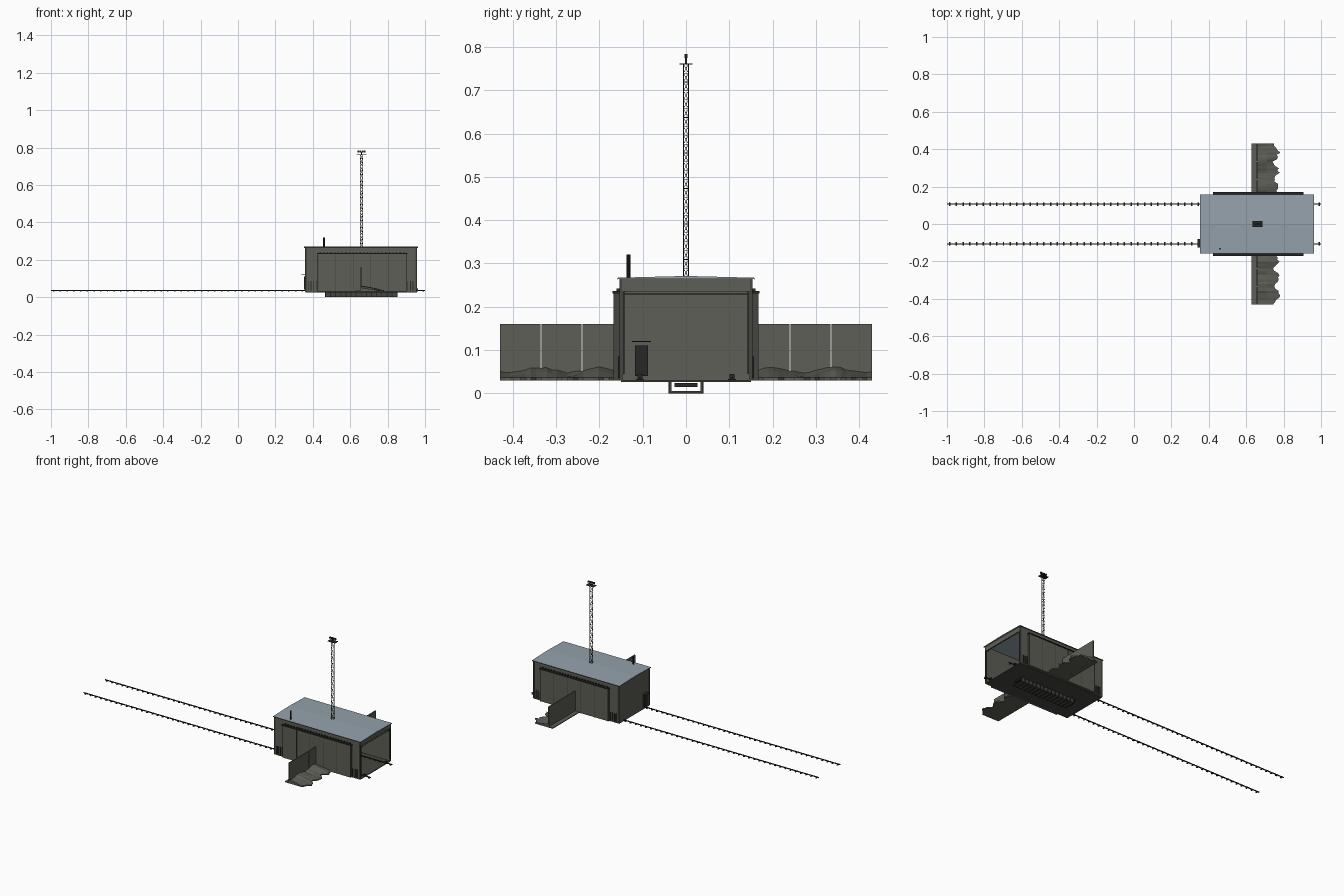
import bpy, bmesh, math, random
from mathutils import Vector

old = bpy.data.objects.get("Cube")
if old:
    bpy.data.objects.remove(old, do_unlink=True)
random.seed(4)


def material(name, r, g, b):
    m = bpy.data.materials.new(name)
    m.use_nodes = True
    m.diffuse_color = (r, g, b, 1)
    m.node_tree.nodes["Principled BSDF"].inputs["Base Color"].default_value = (r, g, b, 1)
    return m


grey = material("wall grey", 0.11, 0.112, 0.092)
dark = material("dark metal", 0.02, 0.02, 0.018)
trim = material("trim grey", 0.06, 0.06, 0.05)
roof_blue = material("roof blue grey", 0.30, 0.36, 0.41)


def add_box(bm, x0, x1, y0, y1, z0, z1):
    r = bmesh.ops.create_cube(bm, size=1)
    for v in r["verts"]:
        v.co = Vector((x0 + (v.co.x + 0.5) * (x1 - x0),
                       y0 + (v.co.y + 0.5) * (y1 - y0),
                       z0 + (v.co.z + 0.5) * (z1 - z0)))


def finish(name, bm, mat):
    bmesh.ops.recalc_face_normals(bm, faces=bm.faces)
    me = bpy.data.meshes.new(name)
    bm.to_mesh(me)
    bm.free()
    me.materials.append(mat)
    ob = bpy.data.objects.new(name, me)
    bpy.context.collection.objects.link(ob)
    return ob


def boxes(name, mat, items):
    bm = bmesh.new()
    for it in items:
        add_box(bm, *it)
    return finish(name, bm, mat)


def both(x0, x1, y0, y1, z0, z1):
    """The same box on both sides of y = 0."""
    return [(x0, x1, y0, y1, z0, z1), (x0, x1, -y1, -y0, z0, z1)]


def rods(name, mat, segments, radius, sides=4):
    cu = bpy.data.curves.new(name, "CURVE")
    cu.dimensions = "3D"
    cu.bevel_depth = radius
    cu.bevel_resolution = 0
    cu.use_fill_caps = True
    for seg in segments:
        sp = cu.splines.new("POLY")
        sp.points.add(len(seg) - 1)
        for p, c in zip(sp.points, seg):
            p.co = (*c, 1)
    cu.materials.append(mat)
    ob = bpy.data.objects.new(name, cu)
    bpy.context.collection.objects.link(ob)
    return ob


X0, X1, Z0 = 0.36, 0.957, 0.03

# Shed shell, open at the far end
boxes("side_walls", grey, both(X0, X1, 0.147, 0.152, Z0, 0.264))
boxes("closed_end_wall", grey, [(X0, X0 + 0.006, -0.148, 0.148, Z0, 0.264)])
boxes("open_end_lintel", grey, [(X1 - 0.008, X1, -0.148, 0.148, 0.235, 0.264)])
boxes("floor_slab", trim, [(X0, X1, -0.15, 0.15, 0.026, 0.031)])
boxes("end_frame", dark, both(X1 - 0.005, X1 + 0.001, 0.142, 0.147, 0.045, 0.236)
      + [(X1, X1 + 0.001, -0.142, 0.142, 0.228, 0.231)])
boxes("corner_posts", trim, both(X0 - 0.001, X0 + 0.008, 0.148, 0.154, Z0, 0.264)
      + both(X1 - 0.008, X1 + 0.001, 0.148, 0.154, Z0, 0.264))

# Shallow pitched roof
bm = bmesh.new()
profile = [(-0.157, 0.264), (0.157, 0.264), (0.157, 0.267), (0, 0.271), (-0.157, 0.267)]
face = bm.faces.new([bm.verts.new((0.354, y, z)) for y, z in profile])
ext = bmesh.ops.extrude_face_region(bm, geom=[face])
bmesh.ops.translate(bm, vec=(0.609, 0, 0),
                    verts=[g for g in ext["geom"] if isinstance(g, bmesh.types.BMVert)])
finish("roof", bm, roof_blue)
boxes("roof_edge", dark, both(0.354, 0.963, 0.1565, 0.158, 0.263, 0.2665))

# Large side doors with seams, track and brackets
D0, D1 = 0.43, 0.897
boxes("side_doors", grey, both(D0, D1, 0.151, 0.165, Z0, 0.235))
seams, brackets = [], []
for i in range(1, 5):
    x = D0 + (D1 - D0) * i / 5
    seams += both(x - 0.0015, x + 0.0015, 0.164, 0.1665, Z0, 0.231)
for i in range(24):
    x = D0 + 0.01 + i * (D1 - D0 - 0.02) / 23
    brackets += both(x - 0.003, x + 0.003, 0.151, 0.160, 0.235, 0.242)
boxes("door_seams", trim, seams)
boxes("door_brackets", dark, brackets)
boxes("door_track", dark, both(D0 - 0.008, D1 + 0.008, 0.152, 0.17, 0.231, 0.236))
boxes("door_jambs", trim, both(D0 - 0.004, D0, 0.151, 0.167, Z0, 0.231)
      + both(D1, D1 + 0.004, 0.151, 0.167, Z0, 0.231))

# Short guard posts beside the doors
guards = []
for x in (0.378, 0.39, 0.405, 0.418, 0.907, 0.922, 0.935):
    guards += both(x - 0.002, x + 0.002, 0.152, 0.157, 0.035, 0.085)
boxes("guard_posts", dark, guards)

# Small hatch with a canopy on the closed end
hy = -0.103
boxes("end_hatch", dark, [(X0 - 0.008, X0 + 0.012, hy - 0.015, hy + 0.015, 0.04, 0.11)])
boxes("hatch_canopy", dark, [(X0 - 0.02, X0 + 0.02, hy - 0.022, hy + 0.022, 0.118, 0.121)])

# Vent pipe
bm = bmesh.new()
bmesh.ops.create_cone(bm, cap_ends=True, segments=10, radius1=0.0045, radius2=0.0045, depth=0.06)
bmesh.ops.translate(bm, verts=bm.verts, vec=(0.46, -0.133, 0.29))
finish("vent_pipe", bm, dark)

# Yard fence panels with narrow gaps, and their flat footing
panels, footing = [], []
for a, b in ((0.166, 0.2385), (0.241, 0.334), (0.3365, 0.43)):
    panels += both(0.654, 0.66, a, b, Z0, 0.16)
footing += both(0.627, 0.654, 0.166, 0.43, Z0, 0.035)
boxes("fence_panels", grey, panels)
boxes("fence_footing", grey, footing)

# Ragged earth banks against the fence
for side in (-1, 1):
    bm = bmesh.new()
    rows = []
    n = 22
    for i in range(n + 1):
        y = side * (0.166 + 0.264 * i / n)
        edge = 0.762 + 0.012 * math.sin(i * 0.8) + random.uniform(-0.01, 0.01)
        top = 0.054 + 0.006 * math.sin(i * 0.55) + random.uniform(-0.002, 0.002)
        pts = [(0.66, Z0), (0.66, top), (0.71, top - 0.008), (edge, 0.037), (edge, Z0)]
        rows.append([bm.verts.new((x, y, z)) for x, z in pts])
    for r, s in zip(rows, rows[1:]):
        for j in range(5):
            k = (j + 1) % 5
            bm.faces.new((r[j], r[k], s[k], s[j]))
    bm.faces.new(rows[0])
    bm.faces.new(rows[-1])
    finish("earth_bank", bm, grey)

# Two long rails with evenly spaced chairs
rails, chairs = [], []
rails += both(-1, 1, 0.104, 0.109, 0.032, 0.037)
for i in range(56):
    x = -0.985 + i * 1.975 / 55
    chairs += both(x - 0.004, x + 0.004, 0.0975, 0.1155, 0.029, 0.033)
boxes("rails", dark, rails)
boxes("rail_chairs", dark, chairs)
boxes("rail_stops", dark, both(0.95, 0.962, 0.1, 0.112, 0.031, 0.045))

# Inspection pit below the floor, with ribs and an inner tray
P0, P1 = 0.465, 0.853
boxes("pit_walls", trim, both(P0, P1, 0.034, 0.037, 0.003, 0.028))
boxes("pit_floor", trim, [(P0, P1, -0.037, 0.037, 0.002, 0.005)])
boxes("pit_tray", dark, [(P0, P1, -0.026, 0.026, 0.015, 0.024)])
ribs = []
for i in range(15):
    x = P0 + (P1 - P0 - 0.005) * i / 14
    ribs += both(x, x + 0.005, 0.036, 0.04, 0, 0.029)
    ribs.append((x, x + 0.005, -0.04, 0.04, 0, 0.004))
boxes("pit_ribs", dark, ribs)

# Lattice mast
mx, w, zb, zt, bays = 0.66, 0.006, 0.268, 0.76, 24
corners = [(mx - w, -w), (mx + w, -w), (mx + w, w), (mx - w, w)]
legs = [[(x, y, zb), (x, y, zt)] for x, y in corners]
braces = []
for i in range(bays):
    za = zb + (zt - zb) * i / bays
    zc = zb + (zt - zb) * (i + 1) / bays
    for j in range(4):
        p, q = corners[j], corners[(j + 1) % 4]
        if i % 2:
            p, q = q, p
        braces.append([(*p, za), (*q, zc)])
        braces.append([(*p, zc), (*q, zc)])
rods("mast_legs", dark, legs, 0.001)
rods("mast_braces", dark, braces, 0.0006)

# Mast head: platform, posts and a bank of lamps
boxes("mast_platform", dark, [(0.634, 0.686, -0.015, 0.015, 0.759, 0.762)])
lamps = [(mx - 0.002, mx + 0.002, -0.002, 0.002, 0.762, 0.778)]
for x in (0.642, 0.654, 0.666, 0.678):
    lamps.append((x - 0.004, x + 0.004, -0.004, 0.004, 0.774, 0.784))
lamps.append((0.64, 0.68, -0.001, 0.001, 0.776, 0.779))
boxes("mast_lamps", dark, lamps)
